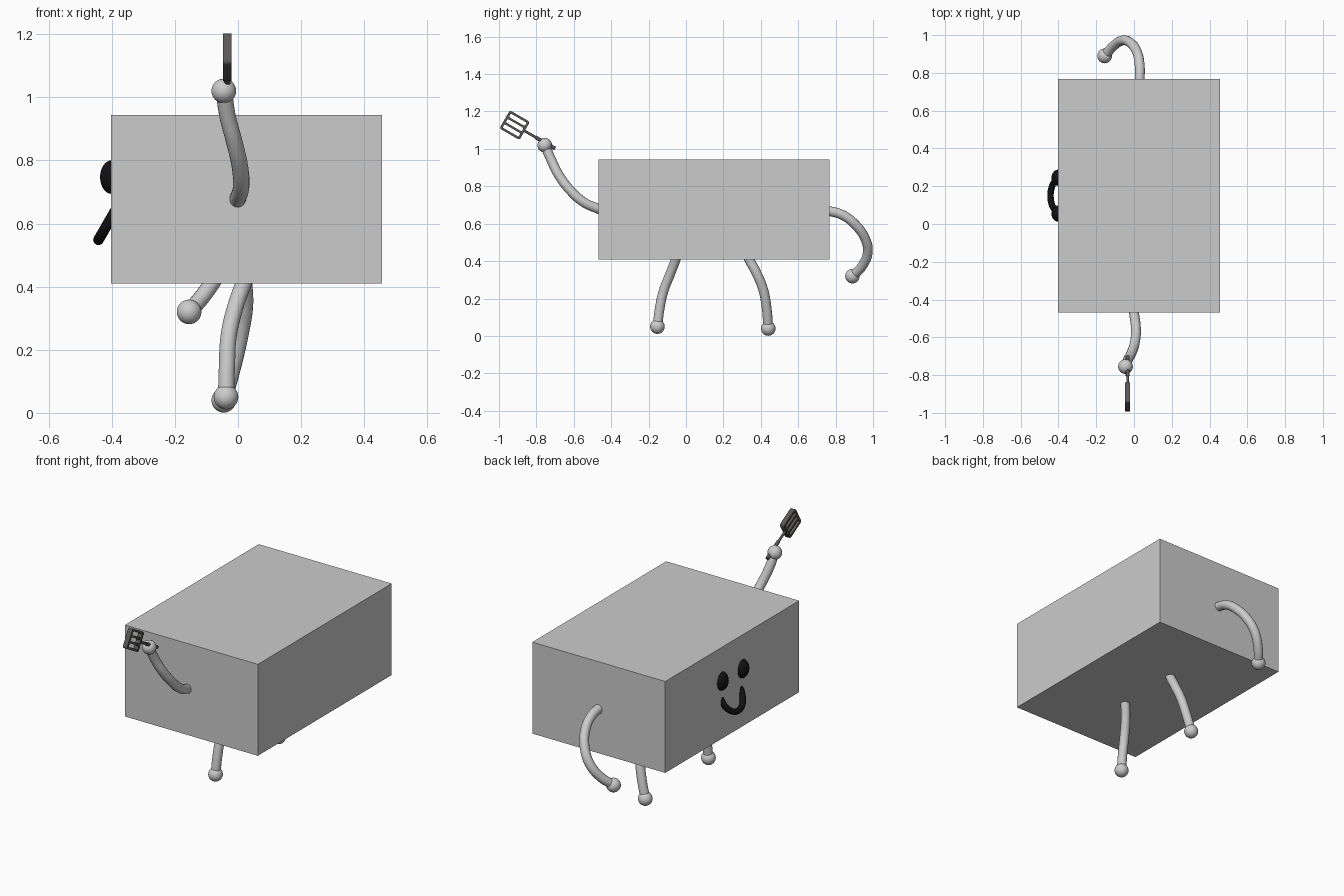
import bpy, math
from mathutils import Matrix, Vector

if "Cube" in bpy.data.objects:
    bpy.data.objects.remove(bpy.data.objects["Cube"])


def paint(ob, name, rgb):
    mat = bpy.data.materials.get(name) or bpy.data.materials.new(name)
    mat.diffuse_color = (*rgb, 1)
    mat.use_nodes = True
    mat.node_tree.nodes["Principled BSDF"].inputs["Base Color"].default_value = mat.diffuse_color
    ob.data.materials.append(mat)


def to_mesh(ob, angle=40):
    bpy.ops.object.select_all(action='DESELECT')
    ob.select_set(True)
    bpy.context.view_layer.objects.active = ob
    bpy.ops.object.convert(target='MESH')
    ob = bpy.context.view_layer.objects.active
    bpy.ops.object.shade_smooth_by_angle(angle=math.radians(angle))
    return ob


def tube(name, pts, r):
    cu = bpy.data.curves.new(name, 'CURVE')
    cu.dimensions = '3D'
    cu.bevel_depth = r
    cu.bevel_resolution = 6
    cu.use_fill_caps = True
    sp = cu.splines.new('BEZIER')
    sp.resolution_u = 8
    sp.bezier_points.add(len(pts) - 1)
    for bp, p in zip(sp.bezier_points, pts):
        bp.co = p
        bp.handle_left_type = bp.handle_right_type = 'AUTO'
    ob = bpy.data.objects.new(name, cu)
    bpy.context.collection.objects.link(ob)
    return to_mesh(ob)


def ball(name, loc, scale):
    bpy.ops.mesh.primitive_uv_sphere_add(segments=32, ring_count=16, radius=1, location=loc)
    ob = bpy.context.object
    ob.name = name
    ob.scale = scale
    bpy.ops.object.shade_smooth()
    return ob


# Box body
lo, hi = Vector((-0.403, -0.468, 0.41)), Vector((0.456, 0.767, 0.944))
bpy.ops.mesh.primitive_cube_add(size=1, location=(lo + hi) / 2)
body = bpy.context.object
body.name = "body"
body.scale = hi - lo

# Limbs: each path ends in a ball hand or foot
limbs = {
    "raised_arm": [(-.005, -.43, .665), (0, -.47, .68), (.01, -.55, .717), (.006, -.62, .78),
                   (-.012, -.68, .86), (-.033, -.72, .94), (-.045, -.755, 1.02)],
    "lowered_arm": [(.028, .73, .67), (.03, .767, .667), (.03, .84, .645), (.016, .91, .59),
                    (-.018, .958, .52), (-.058, .972, .45), (-.108, .943, .375), (-.155, .89, .32)],
    "front_leg": [(.035, -.045, .45), (.018, -.055, .41), (-.01, -.085, .33),
                  (-.03, -.12, .24), (-.035, -.14, .15), (-.038, -.153, .05)],
    "back_leg": [(.02, .318, .45), (.02, .337, .41), (.022, .375, .34),
                 (.008, .412, .25), (-.015, .431, .15), (-.045, .44, .04)],
}
for name, pts in limbs.items():
    tube(name, pts, 0.026)
    end = name.replace("arm", "hand").replace("leg", "foot")
    ball(end, pts[-1], (0.039,) * 3)

# Eyes and smile on the -x side
BLACK = (0.006, 0.006, 0.007)
for side, y in (("left", 0.245), ("right", 0.055)):
    paint(ball(side + "_eye", (-0.401, y, 0.747), (0.036, 0.043, 0.053)), "black", BLACK)
smile = []
for i in range(9):
    t = math.radians(-20 + 220 * i / 8)
    d = 0.094 * math.sin(t)
    smile.append((-0.395 - 0.5 * d, 0.15 + 0.088 * math.cos(t), 0.63 - 0.866 * d))
paint(tube("mouth", smile, 0.017), "black", BLACK)

# Spatula frame: u runs along the handle, v across the blade
u, v, n = Vector((0, -.866, .5)), Vector((0, .5, .866)), Vector((-1, 0, 0))
center = Vector((-0.034, -0.916, 1.127))
DARK = (0.1, 0.097, 0.094)


def rounded_rect(cu, cx, cy, w, h, r):
    sp = cu.splines.new('POLY')
    pts = []
    for k, (sx, sy) in enumerate(((1, 1), (-1, 1), (-1, -1), (1, -1))):
        for j in range(5):
            a = math.pi / 2 * (k + j / 4)
            pts.append((cx + sx * (w / 2 - r) + r * math.cos(a),
                        cy + sy * (h / 2 - r) + r * math.sin(a), 0, 1))
    sp.points.add(len(pts) - 1)
    for p, co in zip(sp.points, pts):
        p.co = co
    sp.use_cyclic_u = True


# Slotted blade
cu = bpy.data.curves.new("spatula_blade", 'CURVE')
cu.dimensions = '2D'
cu.fill_mode = 'BOTH'
cu.extrude = 0.014
rounded_rect(cu, 0, 0, 0.124, 0.112, 0.013)
for k in (-1, 0, 1):
    rounded_rect(cu, 0, k * 0.033, 0.098, 0.021, 0.006)
blade = bpy.data.objects.new("spatula_blade", cu)
bpy.context.collection.objects.link(blade)
blade.matrix_world = Matrix.Translation(center) @ Matrix((u, v, n)).transposed().to_4x4()
paint(to_mesh(blade), "dark_metal", DARK)

# Handle: thin neck and thicker grip through the hand
neck = tube("spatula_neck", [center - u * s for s in (0.058, 0.12, 0.18)], 0.007)
grip = tube("spatula_grip", [center - u * s for s in (0.13, 0.19, 0.25)], 0.010)
for ob in (neck, grip):
    paint(ob, "dark_metal", DARK)
